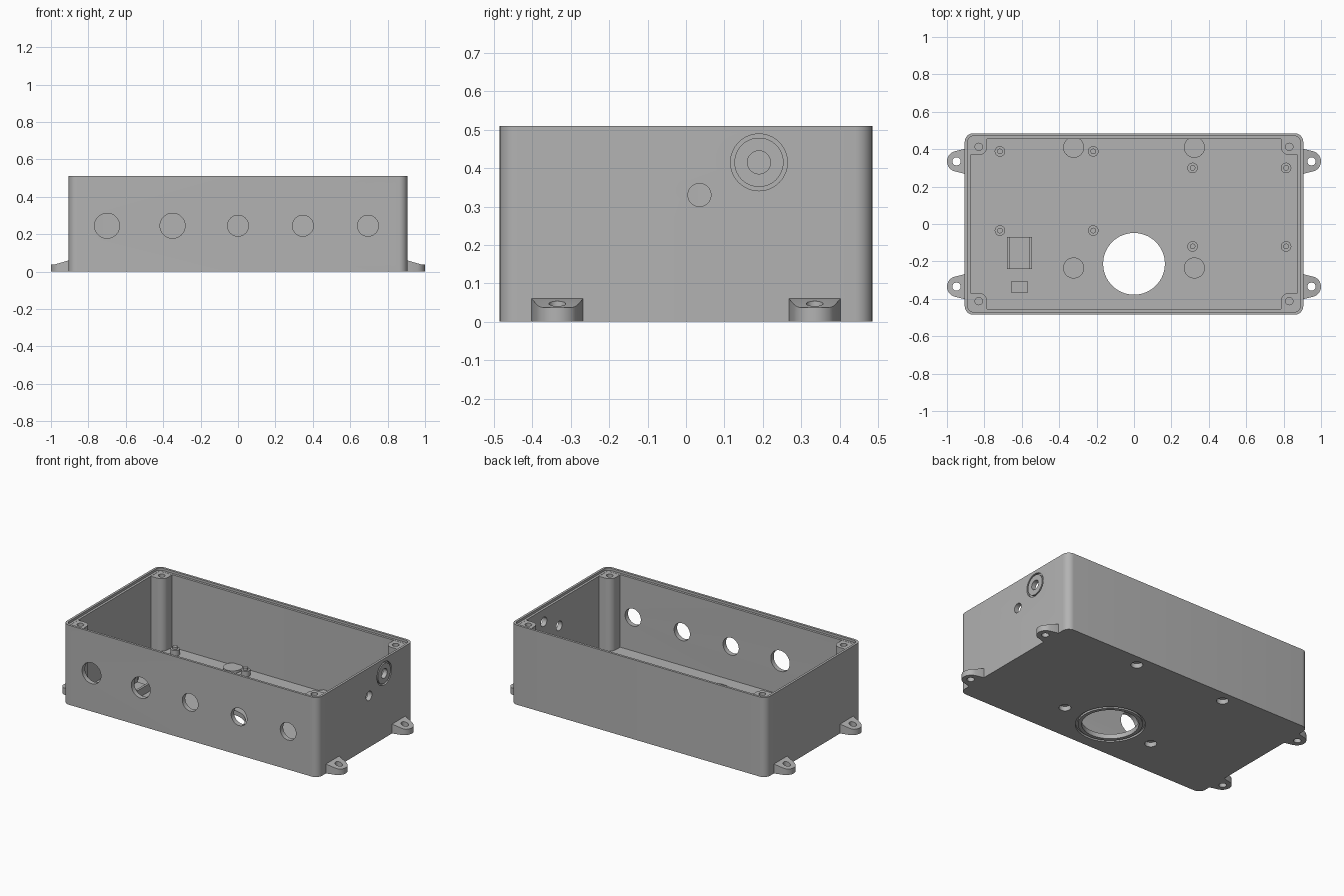
import bpy, bmesh
from math import pi, sin, cos
from mathutils import Matrix

if "Cube" in bpy.data.objects:
    bpy.data.objects.remove(bpy.data.objects["Cube"], do_unlink=True)

grey = bpy.data.materials.new("plain grey")
grey.use_nodes = True
COLOUR = (0.45, 0.45, 0.45, 1)
grey.diffuse_color = COLOUR
grey.node_tree.nodes["Principled BSDF"].inputs["Base Color"].default_value = COLOUR


def finish(name, bm):
    bmesh.ops.recalc_face_normals(bm, faces=bm.faces)
    mesh = bpy.data.meshes.new(name)
    bm.to_mesh(mesh)
    bm.free()
    mesh.materials.append(grey)
    obj = bpy.data.objects.new(name, mesh)
    bpy.context.scene.collection.objects.link(obj)
    return obj


def arc(cx, cy, r, a0, a1, n):
    return [(cx + r * cos(a0 + (a1 - a0) * i / n), cy + r * sin(a0 + (a1 - a0) * i / n))
            for i in range(n + 1)]


def prism_mesh(outline, z0, z1):
    bm = bmesh.new()
    base = bm.faces.new([bm.verts.new((x, y, z0)) for x, y in outline])
    top = bmesh.ops.extrude_face_region(bm, geom=[base])["geom"]
    for v in top:
        if isinstance(v, bmesh.types.BMVert):
            v.co.z = z1
    return bm


def prism(name, outline, z0, z1):
    return finish(name, prism_mesh(outline, z0, z1))


def rounded(hx, hy, r):
    pts = []
    for i, (sx, sy) in enumerate([(1, 1), (-1, 1), (-1, -1), (1, -1)]):
        pts += arc(sx * (hx - r), sy * (hy - r), r, i * pi / 2, (i + 1) * pi / 2, 8)
    return pts


def box(name, x0, x1, y0, y1, z0, z1):
    return prism(name, [(x0, y0), (x1, y0), (x1, y1), (x0, y1)], z0, z1)


def rod(name, centre, r, length, axis="z", n=40):
    bm = bmesh.new()
    turn = {"z": Matrix(), "x": Matrix.Rotation(pi / 2, 4, "Y"),
            "y": Matrix.Rotation(pi / 2, 4, "X")}[axis]
    bmesh.ops.create_cone(bm, cap_ends=True, segments=n, radius1=r, radius2=r,
                          depth=length, matrix=Matrix.Translation(centre) @ turn)
    return finish(name, bm)


def cut(obj, cutter):
    cutter.hide_render = True
    mod = obj.modifiers.new("cut", "BOOLEAN")
    mod.operation, mod.solver, mod.object = "DIFFERENCE", "EXACT", cutter
    bpy.context.view_layer.objects.active = obj
    bpy.ops.object.modifier_apply(modifier=mod.name)
    bpy.data.objects.remove(cutter, do_unlink=True)


def ring(centre, r_out, r_in, depth, axis):
    groove = rod("groove_cutter", centre, r_out, depth, axis, 64)
    cut(groove, rod("groove_core", centre, r_in, depth * 2, axis, 64))
    return groove


parts = []
FLOOR, LEDGE, TOP = 0.03, 0.495, 0.51

# Open box with a stepped rim
body = prism("box_body", rounded(0.905, 0.485, 0.045), 0, TOP)
cut(body, prism("cavity", rounded(0.875, 0.455, 0.02), FLOOR, 0.6))
cut(body, prism("lip", rounded(0.89, 0.47, 0.032), LEDGE, 0.6))
parts.append(body)

# Front wall holes
for x, r in [(-0.7, 0.067), (-0.35, 0.067), (0, 0.056), (0.347, 0.056), (0.695, 0.056)]:
    cut(body, rod("hole", (x, -0.5, 0.245), r, 0.2, "y"))

# Side wall holes and seal groove
for y, z in [(0.19, 0.415), (0.035, 0.33)]:
    cut(body, rod("hole", (0.9, y, z), 0.03, 0.2, "x"))
cut(body, ring((0.905, 0.19, 0.415), 0.074, 0.064, 0.026, "x"))

# Large floor opening with its seal groove
cut(body, rod("hole", (0, -0.213, 0), 0.165, 0.2, "z", 64))
cut(body, ring((0, -0.213, 0), 0.202, 0.187, 0.026, "z"))

# Blind floor pockets covered by low discs
for x in (-0.323, 0.323):
    for y in (0.41, -0.235):
        cut(body, rod("hole", (x, y, 0), 0.035, 0.2))
        parts.append(rod("pocket_cover", (x, y, 0.037), 0.056, 0.015))

for sx in (-1, 1):
    for sy in (-1, 1):
        # Corner screw posts
        cx, cy, r = 0.83, 0.412, 0.044
        shape = arc(cx, cy, r, pi, 1.5 * pi, 10)
        shape += [(0.88, cy - r), (0.88, 0.46), (cx - r, 0.46)]
        post = prism("corner_post", [(sx * x, sy * y) for x, y in shape], 0.02, LEDGE - 0.001)
        cut(post, rod("hole", (sx * cx, sy * cy, 0.45), 0.02, 0.3, n=24))
        parts.append(post)

        # Mounting lugs with a sloped top
        shape = [(0.89, 0.268), (0.905, 0.268)]
        shape += arc(0.945, 0.335, 0.055, -0.42 * pi, 0.42 * pi, 16)
        shape += [(0.905, 0.402), (0.89, 0.402)]
        bm = prism_mesh(shape, 0, 0.06)
        for plane in (0.905, 0.984):
            bmesh.ops.bisect_plane(bm, geom=bm.verts[:] + bm.edges[:] + bm.faces[:],
                                   plane_co=(plane, 0, 0), plane_no=(1, 0, 0))
        for v in bm.verts:
            if v.co.z > 0.05:
                slope = min(max((v.co.x - 0.905) / 0.079, 0), 1)
                v.co.z = 0.06 - 0.023 * slope
            v.co.x *= sx
            v.co.y *= sy
        lug = finish("mounting_lug", bm)
        cut(lug, rod("hole", (sx * 0.949, sy * 0.335, 0.03), 0.022, 0.2, n=24))
        parts.append(lug)

# Circuit board standoffs with locating pins
for xs, ys in [((-0.717, -0.218), (0.388, -0.035)), ((0.313, 0.813), (0.3, -0.12))]:
    for x in xs:
        for y in ys:
            parts.append(rod("standoff", (x, y, 0.045), 0.028, 0.04, n=24))
            parts.append(rod("standoff_pin", (x, y, 0.055), 0.015, 0.05, n=24))

# Small holder on the floor: low base between two rails
parts.append(box("holder_base", -0.68, -0.545, -0.24, -0.07, 0.02, 0.04))
for x in (-0.68, -0.56):
    parts.append(box("holder_rail", x, x + 0.015, -0.24, -0.07, 0.02, 0.08))

# Small block split in two halves
for x in (-0.655, -0.612):
    parts.append(box("small_block", x, x + 0.043, -0.37, -0.305, 0.02, 0.06))

# Smooth shading with sharp edges kept
bpy.ops.object.select_all(action="DESELECT")
for obj in parts:
    obj.select_set(True)
bpy.context.view_layer.objects.active = body
bpy.ops.object.shade_smooth_by_angle(angle=pi / 6)
